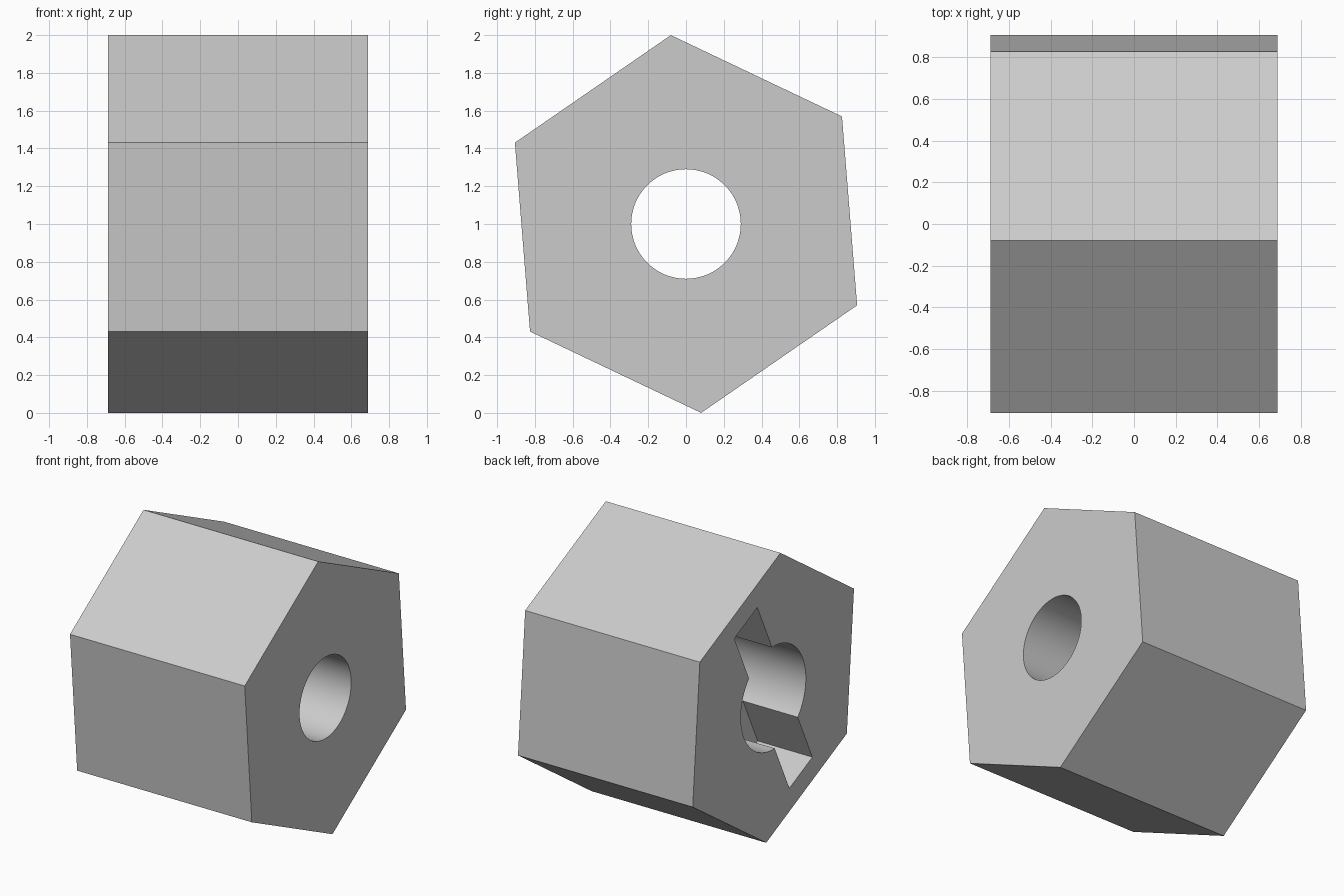
import bpy, bmesh
from math import sin, cos, pi, radians

cube = bpy.data.objects.get("Cube")
if cube:
    bpy.data.objects.remove(cube)

TILT = radians(4.58)
HALF = 0.687
CENTRE = 1.0

grey = bpy.data.materials.new("plain grey")
grey.use_nodes = True
grey.diffuse_color = (0.6, 0.6, 0.6, 1)
grey.node_tree.nodes["Principled BSDF"].inputs["Base Color"].default_value = (0.6, 0.6, 0.6, 1)


def extrude_x(name, outline, x0, x1):
    """Solid with a (y, z) outline, extruded from x0 to x1."""
    bm = bmesh.new()
    face = bm.faces.new([bm.verts.new((x0, y, CENTRE + z)) for y, z in outline])
    ext = bmesh.ops.extrude_face_region(bm, geom=[face])
    verts = [v for v in ext["geom"] if isinstance(v, bmesh.types.BMVert)]
    bmesh.ops.translate(bm, verts=verts, vec=(x1 - x0, 0, 0))
    bmesh.ops.recalc_face_normals(bm, faces=bm.faces)
    mesh = bpy.data.meshes.new(name)
    bm.to_mesh(mesh)
    bm.free()
    mesh.materials.append(grey)
    obj = bpy.data.objects.new(name, mesh)
    bpy.context.collection.objects.link(obj)
    return obj


def ring(sides, radius, start=0.0):
    return [(radius * cos(start + 2 * pi * i / sides),
             radius * sin(start + 2 * pi * i / sides)) for i in range(sides)]


def slot_outline(half_width, half_length):
    """Rectangle whose long axis is square to one of the upper flats."""
    a = pi / 3 + TILT
    corners = [(-1, -1), (1, -1), (1, 1), (-1, 1)]
    return [(u * half_length * cos(a) - v * half_width * sin(a),
             u * half_length * sin(a) + v * half_width * cos(a)) for u, v in corners]


# Hexagonal body
body = extrude_x("hexagonal_body", ring(6, 1.003, pi / 2 + TILT), -HALF, HALF)

# Narrow bore, wider bore and cross slot
cutters = [
    extrude_x("narrow_bore_cutter", ring(96, 0.29), -0.1, 0.9),
    extrude_x("wide_bore_cutter", ring(96, 0.365), -0.9, 0.0),
    extrude_x("slot_cutter", slot_outline(0.143, 0.72), -0.9, -HALF + 0.43),
]

bpy.ops.object.select_all(action='DESELECT')
bpy.context.view_layer.objects.active = body
body.select_set(True)
for cutter in cutters:
    cutter.hide_render = True
    mod = body.modifiers.new("cut", 'BOOLEAN')
    mod.operation = 'DIFFERENCE'
    mod.solver = 'EXACT'
    mod.object = cutter
    bpy.ops.object.modifier_apply(modifier=mod.name)
    bpy.data.objects.remove(cutter)

bpy.ops.object.shade_smooth_by_angle(angle=radians(30))
